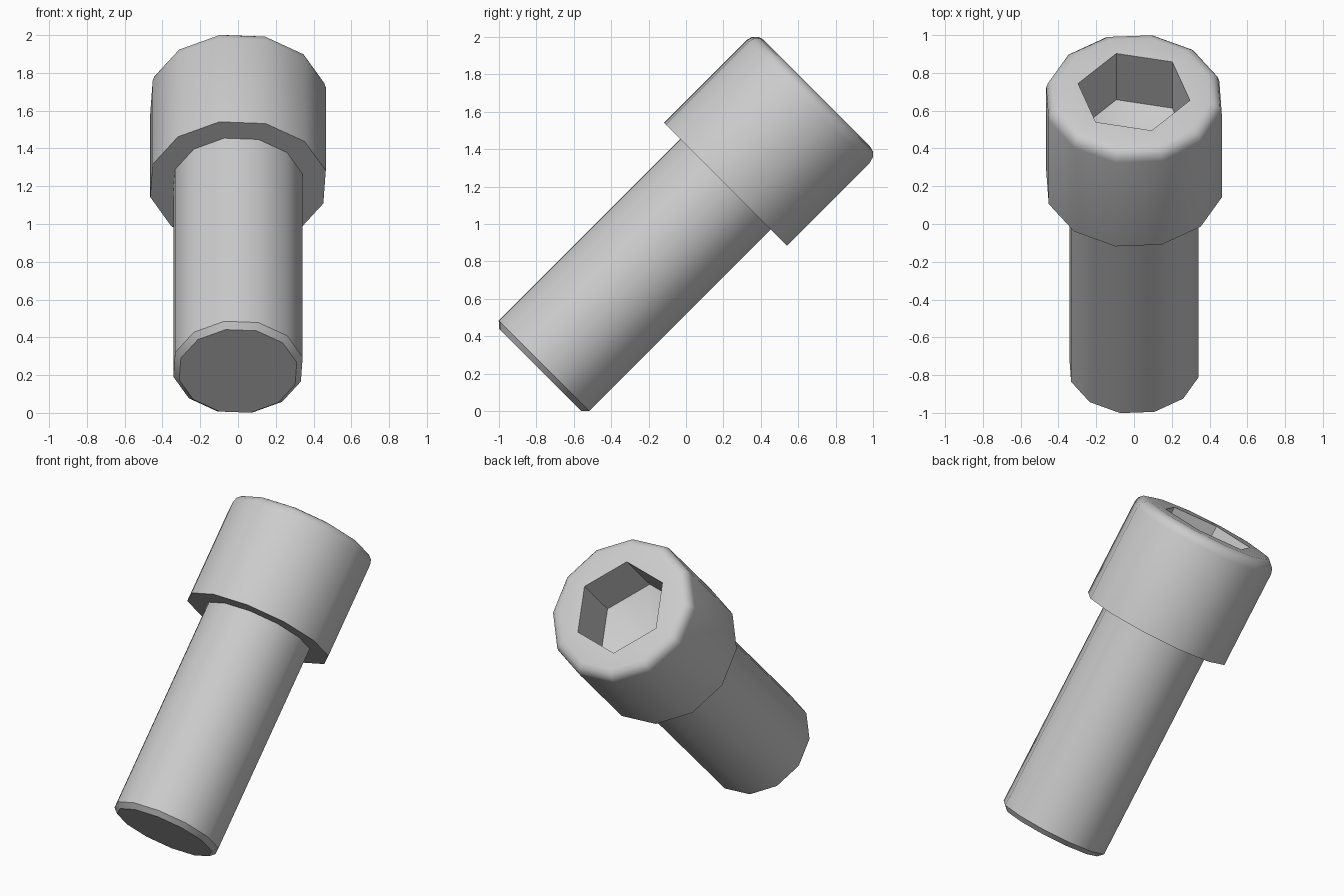
import bpy, bmesh
from math import sin, cos, pi, radians
from mathutils import Matrix, Vector

SIDES = 12
TURN = radians(18)      # roll of the bolt about its own axis
AXIS_SHIFT = 0.501      # offset of the axis after tilting

cube = bpy.data.objects.get("Cube")
if cube:
    bpy.data.objects.remove(cube, do_unlink=True)

steel = bpy.data.materials.new("grey_steel")
steel.use_nodes = True
colour = (0.6, 0.6, 0.6, 1)
steel.diffuse_color = colour
steel.node_tree.nodes["Principled BSDF"].inputs["Base Color"].default_value = colour

tilt = Matrix.Translation((0, -AXIS_SHIFT, AXIS_SHIFT)) @ Matrix.Rotation(radians(-45), 4, 'X')


def ring(bm, radius, height, hexagonal=False):
    """Ring of vertices; a hexagonal ring pulls every second one onto the flats."""
    verts = []
    for i in range(SIDES):
        a = TURN + i * 2 * pi / SIDES
        r = radius * cos(pi / 6) if hexagonal and i % 2 else radius
        verts.append(bm.verts.new((r * sin(a), -r * cos(a), height)))
    return verts


def build(name, profile, apex=None):
    """Loft rings from bottom to top; close with a flat cap or a point."""
    bm = bmesh.new()
    rings = [ring(bm, *p) for p in profile]
    for low, high in zip(rings, rings[1:]):
        for i in range(SIDES):
            j = (i + 1) % SIDES
            bm.faces.new((low[i], low[j], high[j], high[i]))
    bm.faces.new(rings[0][::-1])
    if apex is None:
        bm.faces.new(rings[-1])
    else:
        tip = bm.verts.new((0, 0, apex))
        for i in range(SIDES):
            bm.faces.new((rings[-1][i], rings[-1][(i + 1) % SIDES], tip))
    bmesh.ops.recalc_face_normals(bm, faces=bm.faces)
    bm.transform(tilt)
    mesh = bpy.data.meshes.new(name)
    bm.to_mesh(mesh)
    bm.free()
    mesh.materials.append(steel)
    obj = bpy.data.objects.new(name, mesh)
    bpy.context.collection.objects.link(obj)
    bpy.ops.object.select_all(action='DESELECT')
    obj.select_set(True)
    bpy.context.view_layer.objects.active = obj
    bpy.ops.object.shade_smooth_by_angle(angle=radians(33))
    return obj


# Shank with a chamfered tip, ending just inside the head
build("shank", [(0.318, -0.396), (0.35, -0.365), (0.35, 1.02)])

# Head with a rounded rim and a hexagonal socket with a conical floor
head_radius, head_base, head_top, fillet = 0.475, 1.006, 1.697, 0.065
profile = [(head_radius, head_base)]
for step in range(4):
    a = radians(30 * step)
    profile.append((head_radius - fillet * (1 - cos(a)), head_top - fillet * (1 - sin(a))))
profile += [(0.303, head_top, True), (0.303, head_top - 0.346, True)]
build("socket_head", profile, apex=head_top - 0.44)
